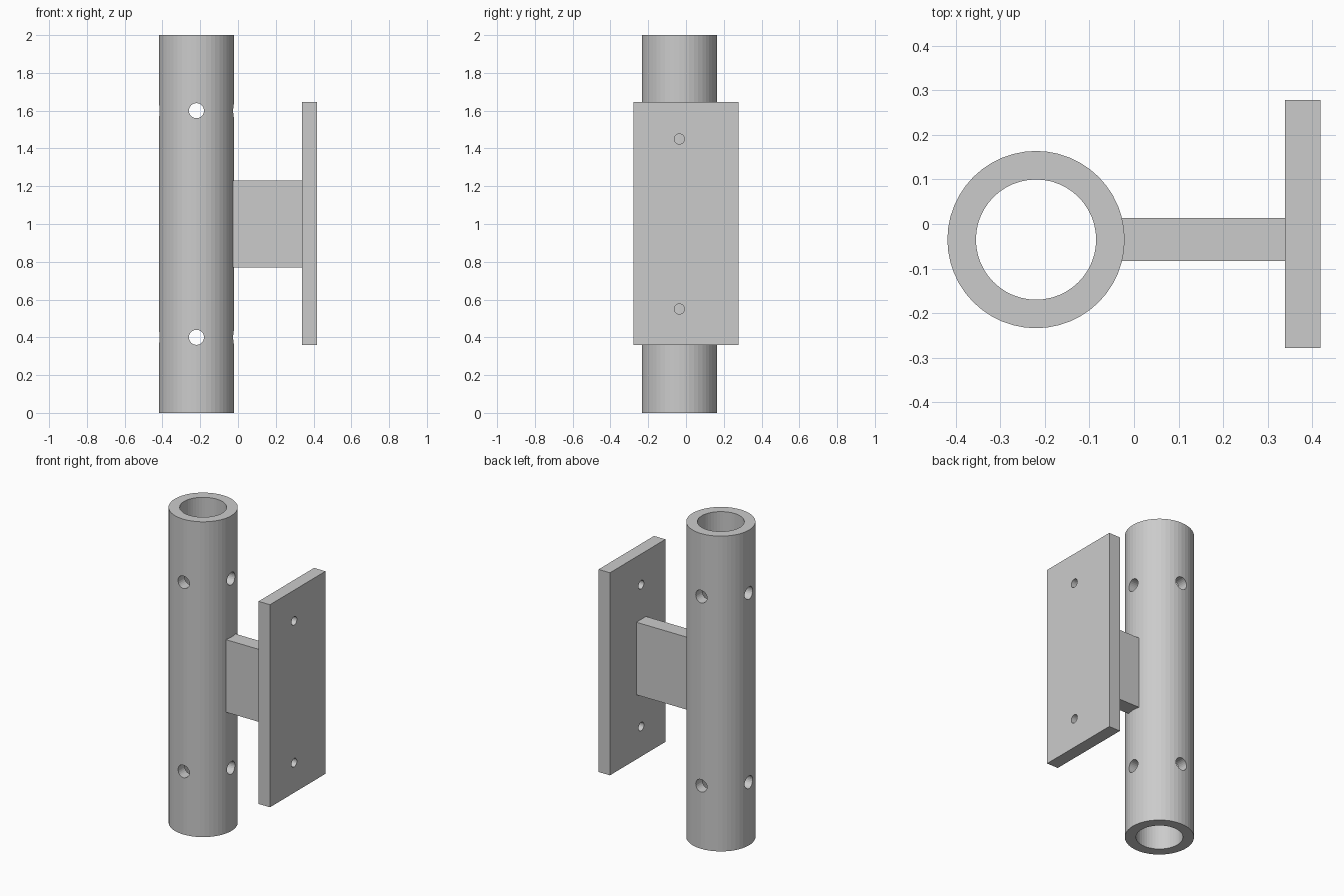
import bpy, math
from mathutils import Vector

if "Cube" in bpy.data.objects:
    bpy.data.objects.remove(bpy.data.objects["Cube"])

steel = bpy.data.materials.new("grey steel")
steel.diffuse_color = (0.6, 0.6, 0.6, 1)
steel.use_nodes = True
steel.node_tree.nodes["Principled BSDF"].inputs["Base Color"].default_value = steel.diffuse_color

TUBE_X, TUBE_Y = -0.22, -0.035
ROT = {"x": (0, math.pi / 2, 0), "y": (math.pi / 2, 0, 0), "z": (0, 0, 0)}


def cylinder(name, radius, length, loc, axis="z", sides=48):
    bpy.ops.mesh.primitive_cylinder_add(vertices=sides, radius=radius, depth=length,
                                        location=loc, rotation=ROT[axis])
    ob = bpy.context.object
    ob.name = name
    ob.data.materials.append(steel)
    return ob


def box(name, lo, hi):
    lo, hi = Vector(lo), Vector(hi)
    bpy.ops.mesh.primitive_cube_add(size=1, location=(lo + hi) / 2)
    ob = bpy.context.object
    ob.name = name
    ob.scale = hi - lo
    bpy.ops.object.transform_apply(location=False, rotation=False, scale=True)
    ob.data.materials.append(steel)
    return ob


def drill(target, cutters):
    """Cut each cutter out of the target, then remove the cutters."""
    for cutter in cutters:
        bpy.context.view_layer.objects.active = target
        mod = target.modifiers.new("drill", 'BOOLEAN')
        mod.operation = 'DIFFERENCE'
        mod.solver = 'EXACT'
        mod.object = cutter
        bpy.ops.object.modifier_apply(modifier=mod.name)
        bpy.data.objects.remove(cutter)


# upright tube with its bore and crossed pin holes near both ends
tube = cylinder("tube", 0.199, 2.0, (TUBE_X, TUBE_Y, 1))
cutters = [cylinder("bore", 0.135, 2.4, (TUBE_X, TUBE_Y, 1))]
for z in (0.4, 1.6):
    for axis in "xy":
        cutters.append(cylinder("pin_hole", 0.04, 0.6, (TUBE_X, TUBE_Y, z), axis, 24))
drill(tube, cutters)

# mounting plate with two screw holes
plate = box("mounting_plate", (0.339, -0.278, 0.36), (0.419, 0.278, 1.645))
drill(plate, [cylinder("screw_hole", 0.027, 0.3, (0.379, TUBE_Y, z), "x", 24)
              for z in (0.55, 1.45)])

# web joining tube and plate, ending inside the tube wall
box("web", (-0.05, -0.083, 0.77), (0.339, 0.013, 1.23))
